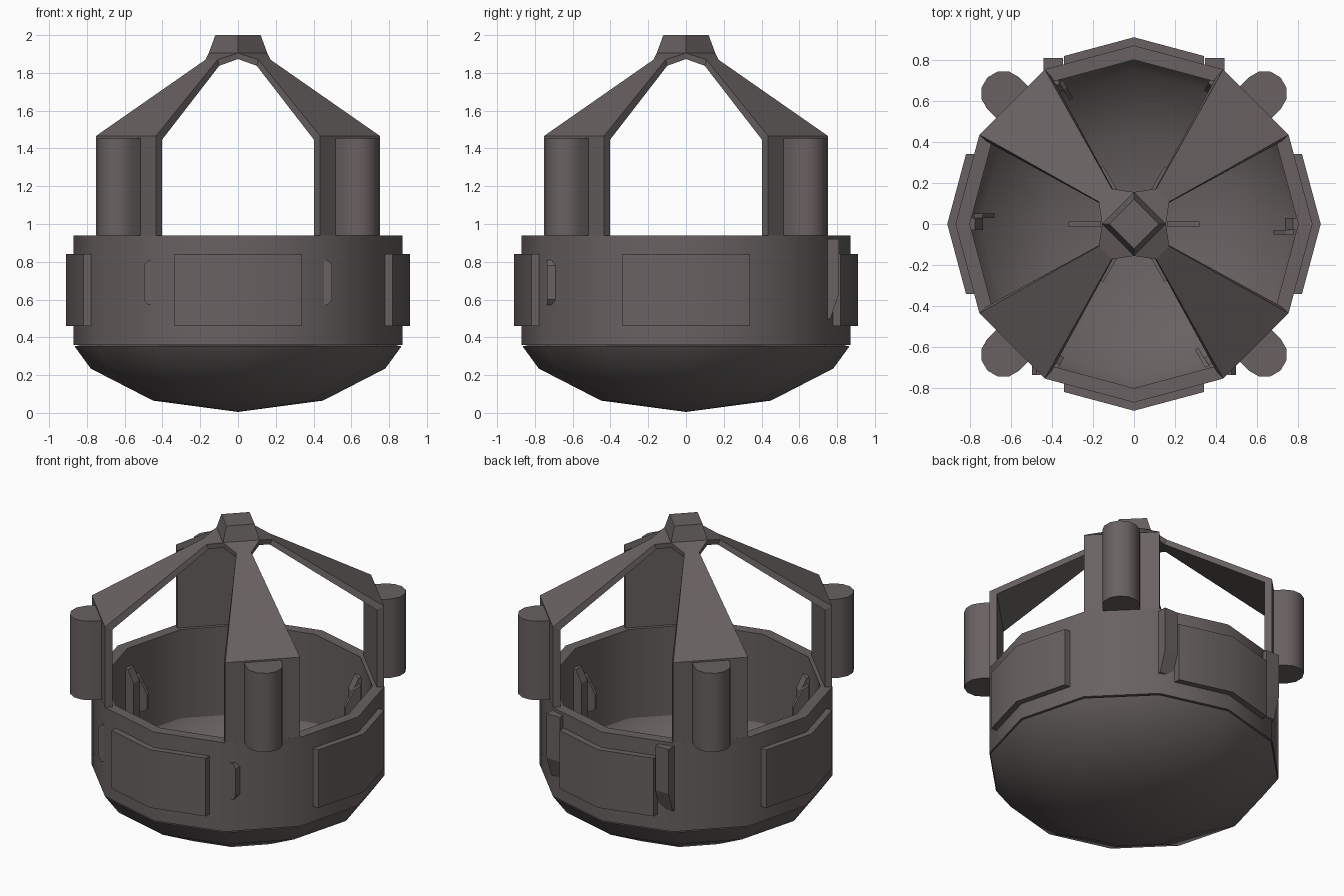
import bpy, bmesh, math
from mathutils import Matrix, Vector

if "Cube" in bpy.data.objects:
    bpy.data.objects.remove(bpy.data.objects["Cube"])

mat = bpy.data.materials.new("dark warm grey")
mat.diffuse_color = (0.14, 0.12, 0.12, 1)
mat.use_nodes = True
mat.node_tree.nodes["Principled BSDF"].inputs["Base Color"].default_value = mat.diffuse_color


def finish(name, bm, angle=0, smooth=None):
    """Turn a bmesh into a named object, rotated about z."""
    bmesh.ops.remove_doubles(bm, verts=bm.verts, dist=1e-5)
    bmesh.ops.recalc_face_normals(bm, faces=bm.faces)
    me = bpy.data.meshes.new(name)
    bm.to_mesh(me)
    bm.free()
    me.materials.append(mat)
    ob = bpy.data.objects.new(name, me)
    bpy.context.collection.objects.link(ob)
    me.transform(Matrix.Rotation(math.radians(angle), 4, 'Z'))
    if smooth:
        bpy.ops.object.select_all(action='DESELECT')
        ob.select_set(True)
        bpy.context.view_layer.objects.active = ob
        bpy.ops.object.shade_smooth_by_angle(angle=math.radians(smooth))
    return ob


def loft(sections, closed=False, caps=True):
    """Skin a list of equal-length point loops."""
    bm = bmesh.new()
    rows = [[bm.verts.new(p) for p in s] for s in sections]
    n, m = len(rows[0]), len(rows)
    for i in range(m if closed else m - 1):
        a, b = rows[i], rows[(i + 1) % m]
        for j in range(n):
            k = (j + 1) % n
            bm.faces.new((a[j], a[k], b[k], b[j]))
    if caps and not closed:
        bm.faces.new(rows[0])
        bm.faces.new(rows[-1])
    return bm


def prism(outline, z0, z1):
    return loft([[(x, y, z) for x, y in outline] for z in (z0, z1)])


def side_prism(profile, y0, y1):
    """Extrude an (x, z) profile along y."""
    return loft([[(x, y, z) for x, z in profile] for y in (y0, y1)])


def circle(r, z, n=12):
    return [(r * math.cos(2 * math.pi * i / n), r * math.sin(2 * math.pi * i / n), z)
            for i in range(n)]


# twelve-sided wall, open at the top
finish("ring_wall", loft([circle(r, z) for r, z in
       ((0.87, 0.36), (0.87, 0.94), (0.80, 0.94), (0.80, 0.36))], closed=True), 0, 35)

# rounded bowl below the wall, with an inner surface
bowl = bmesh.new()
profile = [(0, 0.005), (0.45, 0.065), (0.78, 0.235), (0.865, 0.352),
           (0.81, 0.365), (0.75, 0.26), (0.43, 0.10), (0, 0.045)]
vs = [bowl.verts.new((r, 0, z)) for r, z in profile]
es = [bowl.edges.new(p) for p in zip(vs, vs[1:])]
bmesh.ops.spin(bowl, geom=vs + es, cent=(0, 0, 0), axis=(0, 0, 1),
               angle=2 * math.pi, steps=12, use_merge=False)
bmesh.ops.remove_doubles(bowl, verts=bowl.verts, dist=1e-4)
bmesh.ops.dissolve_degenerate(bowl, edges=bowl.edges, dist=1e-5)
finish("bowl", bowl, 0, 35)

# bent armour plates on the four sides
t = math.tan(math.radians(15))
for i in range(4):
    outline = [(0.91, 0), (0.91 - 0.34 * t, 0.34), (0.86 - 0.34 * t, 0.34), (0.86, 0),
               (0.86 - 0.34 * t, -0.34), (0.91 - 0.34 * t, -0.34)]
    finish(f"side_plate_{i}", prism(outline, 0.46, 0.84), 90 * i, 35)

# four posts bending into roof arms, each with a half-round canister
# station: outer radius, outer z, inner radius, inner z, half width
stations = [(0.84, 0.90, 0.795, 0.90, 0.225), (0.84, 1.465, 0.795, 1.445, 0.225),
            (0.198, 1.87, 0.185, 1.838, 0.045), (0.11, 1.905, 0.11, 1.873, 0.11)]
for i in range(4):
    secs = [[(uo, -w, zo), (uo, w, zo), (ui, w, zi), (ui, -w, zi)]
            for uo, zo, ui, zi, w in stations]
    finish(f"roof_arm_{i}", loft(secs), 45 + 90 * i)
    cap = [(0.82, 0.11), (0.82, -0.11)]
    cap += [(0.90 + 0.11 * math.cos(a), 0.11 * math.sin(a))
            for a in [math.radians(-90 + 30 * k) for k in range(7)]]
    finish(f"canister_{i}", prism(cap, 0.94, 1.455), 45 + 90 * i, 35)

# diamond-shaped hub on top
finish("top_hub", loft([circle(r, z, 4) for r, z in
       ((0.155, 1.873), (0.155, 1.905), (0.12, 2.0))]))

# six clamps inside the wall, with floor ribs
for i in range(6):
    a = 60 * i
    body = [(0.81, 0.42), (0.81, 0.82), (0.775, 0.82), (0.735, 0.74), (0.735, 0.48)]
    finish(f"clamp_body_{i}", side_prism(body, -0.03, 0.03), a)
    jaw = [(0.78, 0.50), (0.78, 0.78), (0.74, 0.76), (0.68, 0.66), (0.68, 0.56)]
    finish(f"clamp_jaw_{i}", side_prism(jaw, -0.05, -0.03), a)
    rib = [(0.16, 0.05), (0.32, 0.07), (0.32, 0.10), (0.16, 0.10)]
    finish(f"floor_rib_{i}", side_prism(rib, -0.012, 0.012), a)

# tapered fins at the back and small grips at the front, on both sides
for s, side in ((1, "right"), (-1, "left")):
    fin = [(0.74, 0.49), (0.765, 0.50), (0.81, 0.63), (0.81, 0.92), (0.74, 0.92)]
    bm = loft([[(s * x, y, z) for y, z in fin] for x in (0.345, 0.44)])
    finish(f"back_fin_{side}", bm)
    grip = [(0.455, 0.57), (0.455, 0.81), (0.475, 0.81), (0.498, 0.78),
            (0.498, 0.60), (0.475, 0.57)]
    bm = loft([[(s * x, y, z) for x, z in grip] for y in (-0.735, -0.68)])
    finish(f"front_grip_{side}", bm)
